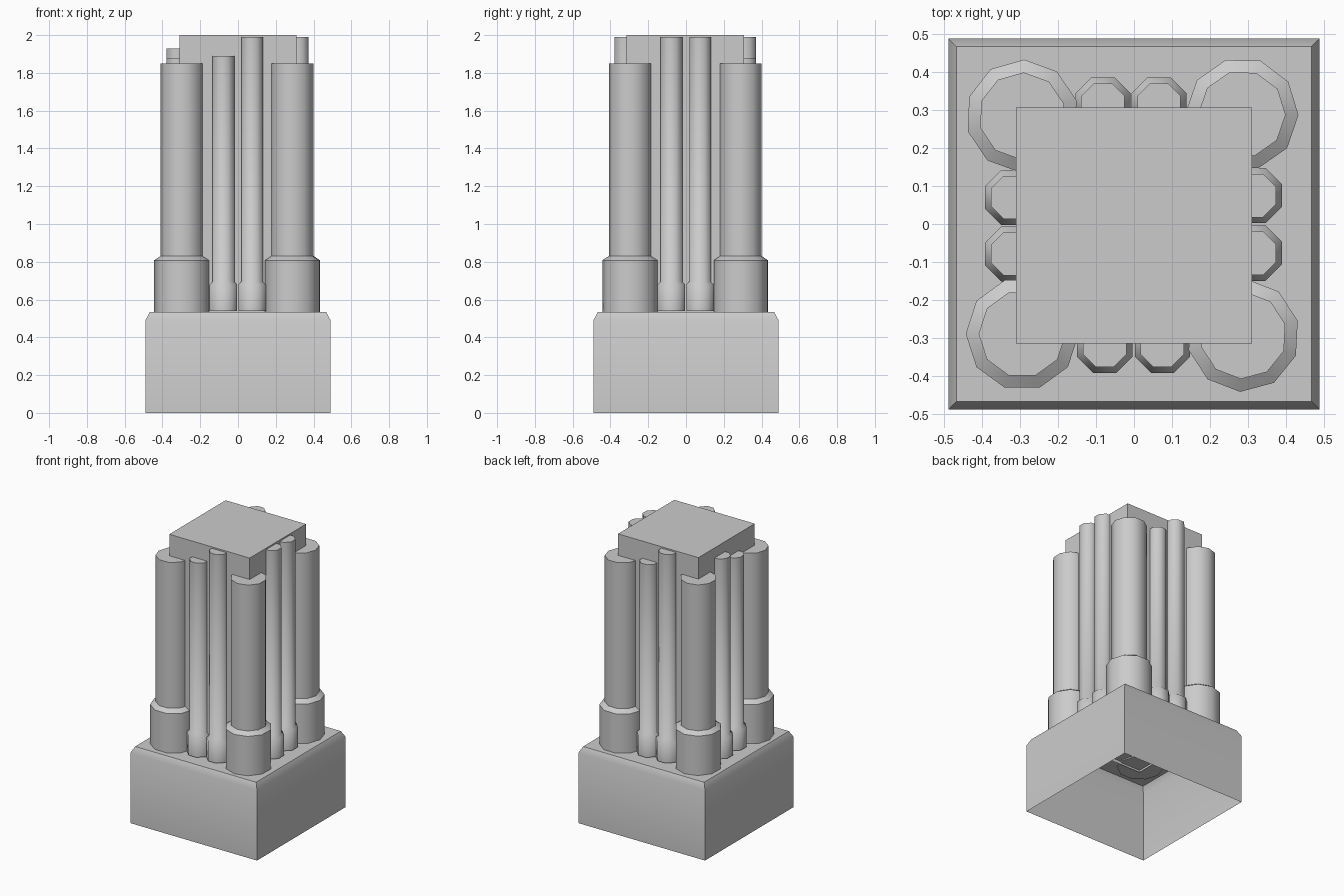
import bpy
from math import cos, sin, pi, radians

if "Cube" in bpy.data.objects:
    bpy.data.objects.remove(bpy.data.objects["Cube"])


def make(name, verts, faces, smooth=None):
    me = bpy.data.meshes.new(name)
    me.from_pydata(verts, [], faces)
    me.update()
    ob = bpy.data.objects.new(name, me)
    bpy.context.collection.objects.link(ob)
    if smooth:
        bpy.ops.object.select_all(action='DESELECT')
        ob.select_set(True)
        bpy.context.view_layer.objects.active = ob
        bpy.ops.object.shade_smooth_by_angle(angle=radians(smooth))
    return ob


def stack(name, rings, cap_bottom, smooth=None):
    """Skin a list of equal-length rings, always capped on top."""
    n = len(rings[0])
    verts = [v for ring in rings for v in ring]
    faces = [(k * n + i, k * n + (i + 1) % n, (k + 1) * n + (i + 1) % n, (k + 1) * n + i)
             for k in range(len(rings) - 1) for i in range(n)]
    faces.append(tuple(range((len(rings) - 1) * n, len(rings) * n)))
    if cap_bottom:
        faces.append(tuple(reversed(range(n))))
    return make(name, verts, faces, smooth)


def square(h, z, cy=0.0):
    return [(-h, cy - h, z), (h, cy - h, z), (h, cy + h, z), (-h, cy + h, z)]


def column(name, x, y, sides, turn, profile):
    rings = [[(x + r * cos(radians(turn) + 2 * pi * i / sides),
               y + r * sin(radians(turn) + 2 * pi * i / sides), z)
              for i in range(sides)] for r, z in profile]
    return stack(name, rings, True, 50)


# Hollow plinth, open underneath, with a chamfered top edge
stack("plinth", [square(0.49, 0), square(0.49, 0.49), square(0.468, 0.533)], False, 50)

# Square core, open underneath
stack("core", [square(0.311, 0.51, -0.004), square(0.311, 2.0, -0.004)], False)

# Ten-sided corner columns with wide sockets
for i, (x, y, turn) in enumerate([(-0.295, -0.29, 0), (0.288, -0.294, 15),
                                  (0.285, 0.29, -1), (-0.295, 0.285, 16)]):
    column(f"corner_column_{i + 1}", x, y, 10, turn,
           [(0.149, 0.525), (0.149, 0.808), (0.115, 0.83), (0.115, 1.85)])

# Eight-sided slim columns, a pair on each side, with varied heights
slim = [("front", -0.077, -0.32, 1.89), ("front", 0.075, -0.32, 1.99),
        ("right", 0.317, -0.077, 1.99), ("right", 0.317, 0.075, 1.99),
        ("back", 0.066, 0.314, 1.88), ("back", -0.082, 0.314, 1.99),
        ("left", -0.32, 0.07, 1.93), ("left", -0.32, -0.079, 1.88)]
for i, (side, x, y, top) in enumerate(slim):
    column(f"{side}_slim_column_{i % 2 + 1}", x, y, 8, 22.5,
           [(0.079, 0.54), (0.079, 0.68), (0.062, 0.695), (0.062, top)])
